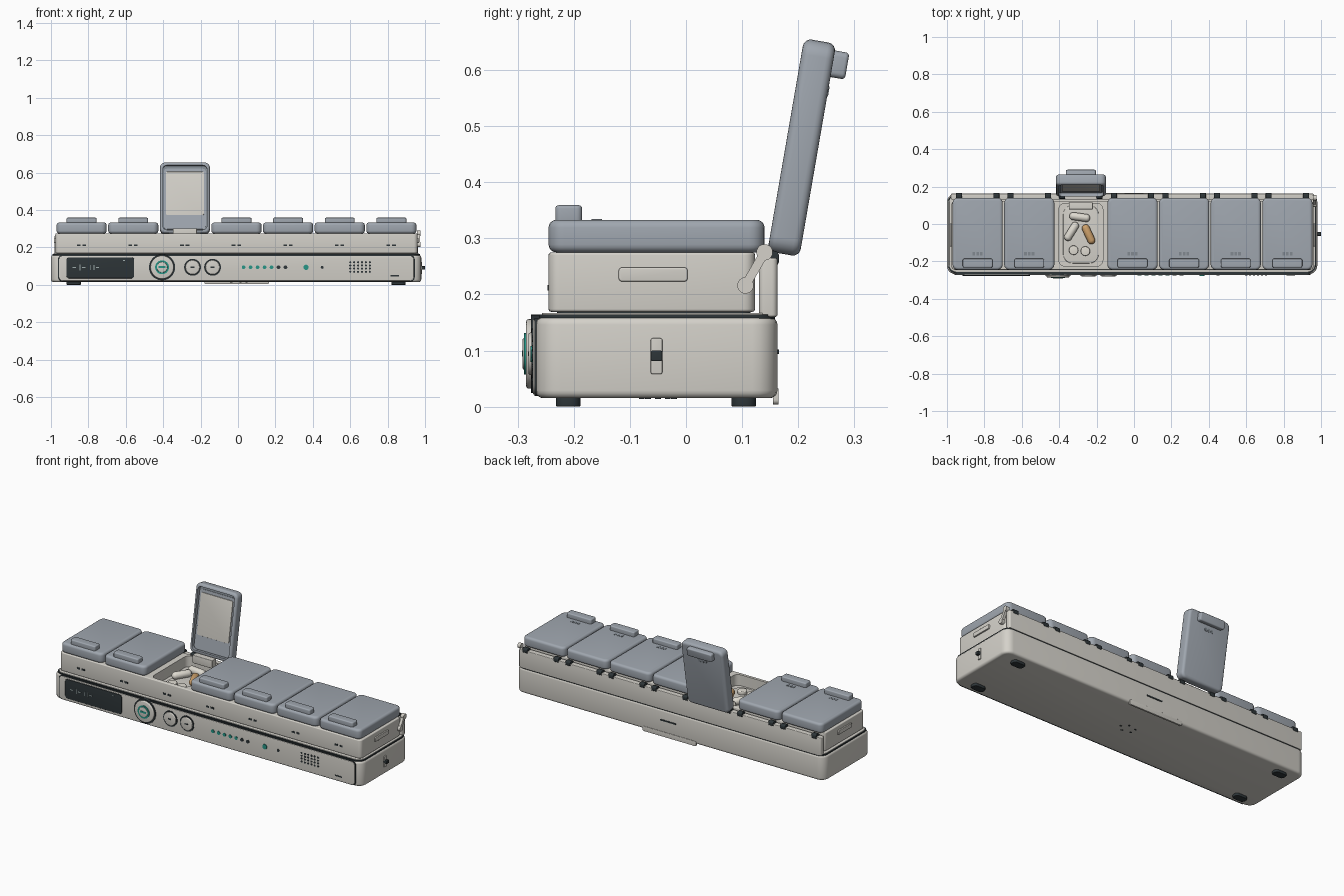
import bpy, bmesh, math
from mathutils import Matrix, Vector

if "Cube" in bpy.data.objects:
    bpy.data.objects.remove(bpy.data.objects["Cube"], do_unlink=True)


def material(name, r, g, b):
    m = bpy.data.materials.new(name)
    m.use_nodes = True
    m.diffuse_color = (r, g, b, 1)
    node = next(n for n in m.node_tree.nodes if n.type == "BSDF_PRINCIPLED")
    node.inputs["Base Color"].default_value = (r, g, b, 1)
    node.inputs["Roughness"].default_value = 0.6
    return m


SHELL = material("warm_white", 0.66, 0.64, 0.59)
LID = material("blue_grey", 0.35, 0.385, 0.43)
DARK = material("charcoal", 0.027, 0.036, 0.04)
TEAL = material("teal", 0.02, 0.30, 0.24)
ORANGE = material("amber", 0.62, 0.36, 0.15)
PILL = material("pill_white", 0.74, 0.71, 0.64)
FRAME = material("lid_inner_grey", 0.22, 0.25, 0.28)
GLYPH = material("display_grey", 0.35, 0.42, 0.42)
parts = []


def finish(name, bm, mat, matrix=None):
    mesh = bpy.data.meshes.new(name)
    bmesh.ops.recalc_face_normals(bm, faces=bm.faces)
    bm.to_mesh(mesh)
    bm.free()
    mesh.materials.append(mat)
    ob = bpy.data.objects.new(name, mesh)
    bpy.context.collection.objects.link(ob)
    if matrix is not None:
        ob.matrix_world = matrix
    parts.append(ob)
    return ob


def box(name, xs, ys, zs, mat, r=0, e=0, axis=2, matrix=None):
    """Box with corner radius r around one axis and edge radius e at its ends."""
    bm = bmesh.new()
    bmesh.ops.create_cube(bm, size=1)
    for v in bm.verts:
        v.co = Vector([a[0] + (c + 0.5) * (a[1] - a[0]) for a, c in zip((xs, ys, zs), v.co)])
    if r:
        sides = [d for d in bm.edges
                 if abs((d.verts[0].co - d.verts[1].co).normalized()[axis]) > 0.9]
        bmesh.ops.bevel(bm, geom=sides, offset=r, segments=5, profile=0.5, affect="EDGES")
    if e:
        bm.normal_update()
        rims = [d for d in bm.edges
                if sum(abs(f.normal[axis]) > 0.9 for f in d.link_faces) == 1]
        bmesh.ops.bevel(bm, geom=rims, offset=e, segments=4, profile=0.5, affect="EDGES")
    return finish(name, bm, mat, matrix)


def disc(name, x, z, radius, y_front, y_back, mat, e=0, sides=40):
    """Round part whose axis runs front to back."""
    bm = bmesh.new()
    bmesh.ops.create_cone(bm, cap_ends=True, segments=sides, radius1=radius,
                          radius2=radius, depth=y_back - y_front)
    if e:
        rim = [d for d in bm.edges if all(v.co.z > 0 for v in d.verts)]
        bmesh.ops.bevel(bm, geom=rim, offset=e, segments=3, profile=0.5, affect="EDGES")
    turn = Matrix.Rotation(math.radians(90), 4, "X")
    return finish(name, bm, mat, Matrix.Translation((x, (y_front + y_back) / 2, z)) @ turn)


def cut(ob, cutter):
    mod = ob.modifiers.new("cut", "BOOLEAN")
    mod.object, mod.operation, mod.solver = cutter, "DIFFERENCE", "EXACT"
    bpy.context.view_layer.objects.active = ob
    bpy.ops.object.modifier_apply(modifier=mod.name)
    parts.remove(cutter)
    bpy.data.objects.remove(cutter, do_unlink=True)


# Base, seam, deck and fascia
box("base", (-1, 0.98), (-0.268, 0.163), (0.015, 0.16), SHELL, 0.045, 0.014)
box("base_seam", (-0.993, 0.973), (-0.262, 0.159), (0.15, 0.164), DARK, 0.04)
box("base_deck", (-0.988, 0.968), (-0.257, 0.155), (0.155, 0.167), SHELL, 0.04, 0.002)
box("fascia_gasket", (-0.962, 0.945), (-0.27, -0.25), (0.019, 0.158), DARK, 0.02, axis=1)
box("fascia", (-0.957, 0.94), (-0.273, -0.25), (0.022, 0.155), SHELL, 0.02, 0.002, axis=1)
for x in (-0.878, 0.858):
    for y in (-0.21, 0.103):
        box("foot", (x - 0.038, x + 0.038), (y - 0.022, y + 0.022), (0, 0.02), DARK, 0.018, 0.003)
box("rear_lip", (-0.18, 0.165), (0.155, 0.165), (0.004, 0.032), SHELL, 0.008, 0.001, axis=1)
box("rear_mark", (-0.05, 0.05), (0.16, 0.1655), (0.094, 0.102), DARK)
for i in range(5):
    a = i * math.tau / 5
    x, y = 0.045 * math.cos(a), -0.05 + 0.03 * math.sin(a)
    box("bottom_hole", (x - 0.006, x + 0.006), (y - 0.005, y + 0.005), (0.0135, 0.02), DARK, 0.003)

# Side slider switch
box("switch_track", (0.97, 0.985), (-0.063, -0.042), (0.058, 0.122), SHELL, 0.004, 0.002, axis=0)
box("switch_knob", (0.97, 1.0), (-0.063, -0.042), (0.081, 0.1), DARK, 0.004, 0.002, axis=0)

# Display with dim segments
box("display", (-0.917, -0.555), (-0.277, -0.265), (0.035, 0.147), DARK, 0.014, 0.002, axis=1)
for x, w, h in ((-0.875, 0.02, 0.005), (-0.845, 0.005, 0.03), (-0.825, 0.018, 0.005),
                (-0.79, 0.005, 0.025), (-0.77, 0.005, 0.025), (-0.75, 0.016, 0.005),
                (-0.61, 0.012, 0.004)):
    z = 0.13 if x > -0.7 else 0.093
    box("display_segment", (x - w / 2, x + w / 2), (-0.278, -0.27), (z - h / 2, z + h / 2), GLYPH)

# Dial and buttons
CZ = 0.094
disc("dial_ring", -0.406, CZ, 0.07, -0.276, -0.26, DARK)
disc("dial", -0.406, CZ, 0.062, -0.285, -0.26, SHELL, 0.005)
disc("dial_light", -0.406, CZ, 0.037, -0.289, -0.26, TEAL)
disc("dial_cap", -0.406, CZ, 0.028, -0.291, -0.26, SHELL, 0.002)
box("dial_mark", (-0.424, -0.388), (-0.292, -0.28), (0.089, 0.1), TEAL)
for x in (-0.243, -0.136):
    disc("button_ring", x, CZ, 0.045, -0.275, -0.26, DARK)
    disc("button", x, CZ, 0.038, -0.281, -0.26, SHELL, 0.004)
    box("button_mark", (x - 0.01, x + 0.01), (-0.282, -0.275), (0.09, 0.098), DARK)

# Indicator lights and speaker
for i in range(7):
    disc("day_light", 0.03 + i * 0.0373, CZ, 0.01, -0.276, -0.26, TEAL if i < 5 else DARK, sides=16)
disc("status_light", 0.364, CZ, 0.014, -0.277, -0.26, TEAL, sides=24)
disc("sensor", 0.45, CZ, 0.008, -0.275, -0.26, DARK, sides=16)
for i in range(6):
    for j in range(4):
        disc("speaker_hole", 0.6 + i * 0.021, 0.07 + j * 0.017, 0.0058, -0.2745, -0.26, DARK, sides=10)
box("fascia_mark", (0.815, 0.86), (-0.2745, -0.265), (0.045, 0.052), DARK)

# Tray with one open compartment, rear rail
PITCH, FIRST, OPEN = 0.276, -0.836, 2
ox = FIRST + OPEN * PITCH
box("tray_foot", (-0.95, 0.935), (-0.23, 0.115), (0.16, 0.172), DARK, 0.02)
tray = box("tray", (-0.976, 0.96), (-0.245, 0.123), (0.169, 0.275), SHELL, 0.02, 0.005)
cut(tray, box("cutter", (ox - 0.117, ox + 0.117), (-0.225, 0.11), (0.212, 0.35), SHELL, 0.03))
box("compartment_floor", (ox - 0.095, ox + 0.095), (-0.21, 0.1), (0.205, 0.217), SHELL, 0.05, 0.003)
box("compartment_tab", (ox - 0.064, ox + 0.064), (0.078, 0.115), (0.255, 0.302), SHELL, 0.004, 0.003)
box("rear_rail", (-0.98, 0.962), (0.13, 0.163), (0.16, 0.265), SHELL, 0.01, 0.004)
for x0, x1 in ((-0.984, -0.97), (0.955, 0.968)):
    box("end_grip", (x0, x1), (-0.12, 0.003), (0.223, 0.248), SHELL, 0.006, 0.003, axis=0)

# Lids with tabs, hinges and day marks
for i in range(7):
    cx = FIRST + i * PITCH
    m = Matrix.Translation((cx, 0.14, 0.275))
    if i == OPEN:
        m = Matrix.Translation((cx, 0.145, 0.277)) @ Matrix.Rotation(math.radians(-99.8), 4, "X")
    lid = box("lid", (-0.134, 0.134), (-0.385, 0), (0, 0.058), LID, 0.028, 0.014, matrix=m)
    if i == OPEN:
        bpy.context.view_layer.update()
        cut(lid, box("cutter", (-0.118, 0.118), (-0.368, -0.018), (-0.05, 0.022), LID, 0.02, matrix=m))
        box("lid_liner", (-0.117, 0.117), (-0.367, -0.019), (0.019, 0.026), FRAME, 0.02, matrix=m)
        box("lid_step", (-0.112, 0.112), (-0.352, -0.024), (0.016, 0.025), LID, 0.016, matrix=m)
        box("lid_card", (-0.102, 0.102), (-0.335, -0.1), (0.011, 0.022), SHELL, 0.008, 0.001, matrix=m)
    box("lid_tab", (-0.08, 0.08), (-0.373, -0.325), (0.05, 0.084), LID, 0.01, 0.006, matrix=m)
    for dx in (-0.02, 0.0, 0.02):
        box("lid_mark", (dx - 0.007, dx + 0.007), (-0.308, -0.29), (0.05, 0.0595), FRAME, matrix=m)
    for dx in (-0.016, 0.014):
        box("day_mark", (cx + dx - 0.01, cx + dx + 0.01), (-0.247, -0.24), (0.207, 0.217), DARK)
    for dx in (-0.1, 0.1):
        box("hinge", (cx + dx - 0.016, cx + dx + 0.016), (0.135, 0.166), (0.25, 0.278),
            DARK, 0.01, 0.002, axis=0)

# Side latch arm
low, high = Vector((0.966, 0.106, 0.216)), Vector((0.966, 0.14, 0.275))
along = high - low
for p in (low, high):
    box("latch_end", (p.x - 0.01, p.x + 0.01), (p.y - 0.0145, p.y + 0.0145),
        (p.z - 0.0145, p.z + 0.0145), SHELL, 0.0142, axis=0)
tilt = Matrix.Translation((low + high) / 2) @ Matrix.Rotation(-math.atan2(along.y, along.z), 4, "X")
half = along.length / 2
box("latch_arm", (-0.008, 0.008), (-0.008, 0.008), (-half, half), SHELL, matrix=tilt)


# Pills
def capsule(name, x, y, angle, mat):
    bm = bmesh.new()
    bmesh.ops.create_uvsphere(bm, u_segments=20, v_segments=13, radius=0.021)
    for v in bm.verts:
        v.co.z += math.copysign(0.035, v.co.z)
    turn = Matrix.Rotation(math.radians(angle), 4, "Z") @ Matrix.Rotation(math.radians(90), 4, "Y")
    finish(name, bm, mat, Matrix.Translation((x, y, 0.237)) @ turn)


capsule("long_pill", -0.29, 0.037, -8, PILL)
capsule("short_pill", -0.334, -0.04, 58, PILL)
capsule("amber_pill", -0.243, -0.055, -65, ORANGE)
for x, y in ((-0.323, -0.14), (-0.26, -0.145)):
    box("round_pill", (x - 0.025, x + 0.025), (y - 0.025, y + 0.025), (0.215, 0.237), PILL, 0.0245, 0.005)

# Smooth shading with crisp edges
bpy.ops.object.select_all(action="DESELECT")
for ob in parts:
    ob.select_set(True)
bpy.context.view_layer.objects.active = parts[0]
bpy.ops.object.shade_smooth_by_angle(angle=math.radians(35))
